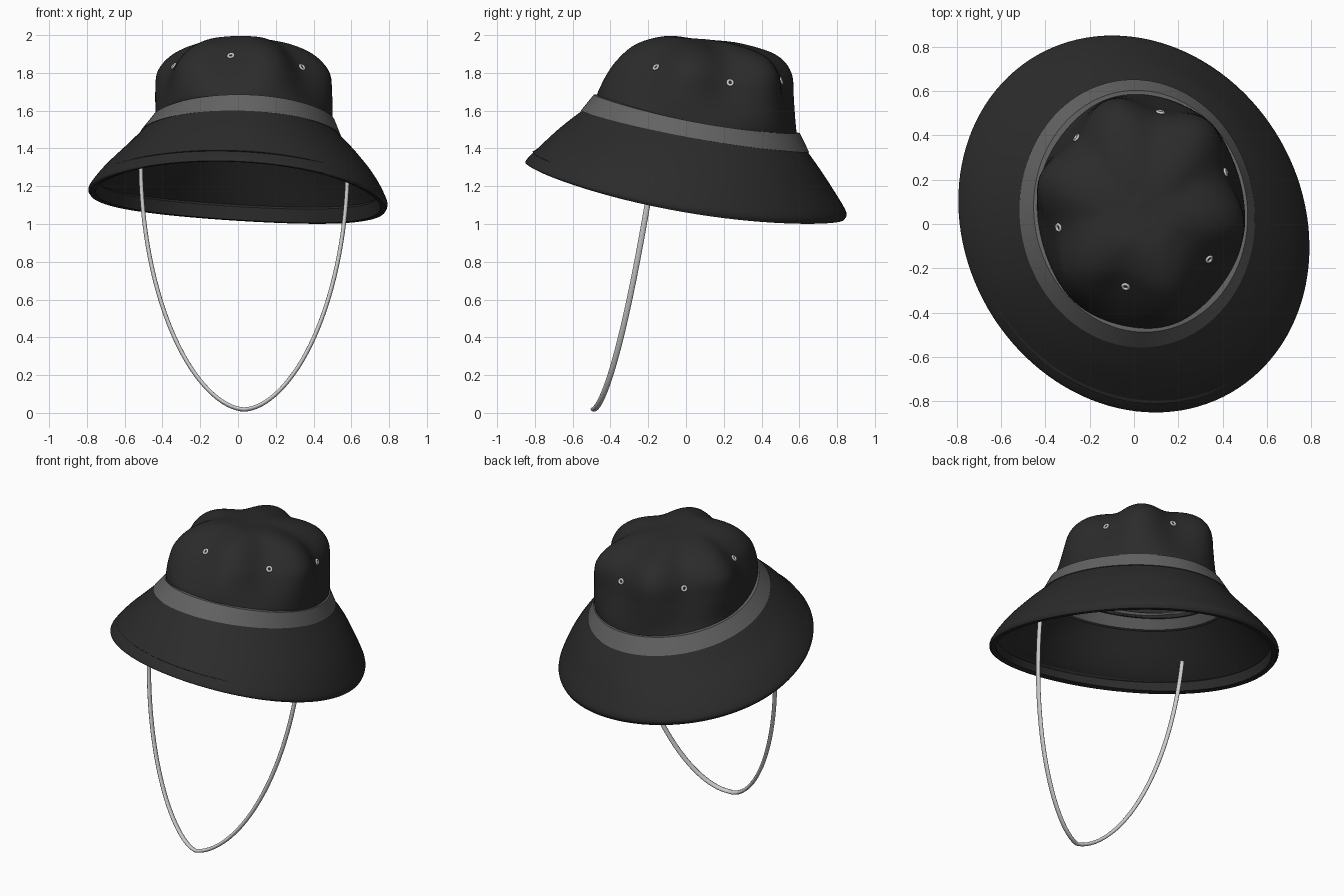
import bpy, bmesh, math
from mathutils import Vector
from mathutils.bvhtree import BVHTree

if "Cube" in bpy.data.objects:
    bpy.data.objects.remove(bpy.data.objects["Cube"])

SEGMENTS = 120
RIDGE = math.radians(48)


def material(name, value, metallic=0.0):
    mat = bpy.data.materials.new(name)
    mat.use_nodes = True
    color = (value, value, value, 1)
    mat.diffuse_color = color
    shader = mat.node_tree.nodes["Principled BSDF"]
    shader.inputs["Base Color"].default_value = color
    shader.inputs["Roughness"].default_value = 0.8
    return mat


black = material("black cloth", 0.024)
grey = material("grey ribbon", 0.125)
silver = material("light grey cord", 0.6)


def ring_points(row):
    """Tilted oval from its front, back, left and right points, with six soft dents."""
    yf, zf, yb, zb, xl, zl, xr, zr, shear, dent = row
    cx, rx, cy, ry = (xl + xr) / 2, (xr - xl) / 2, (yf + yb) / 2, (yb - yf) / 2
    side = (zl + zr) / 2
    points = []
    for i in range(SEGMENTS):
        a = math.tau * i / SEGMENTS
        c, s = math.cos(a), math.sin(a)
        k = 1 - dent * (1 - math.cos(6 * (a - RIDGE))) / 2
        z = side + c * (zr - zl) / 2 + s * (zb - zf) / 2 + s * s * ((zf + zb) / 2 - side)
        points.append((cx + k * (rx * c - shear * s), cy + k * (ry * s - shear * c), z))
    return points


def inset(row, d, lift=0.0):
    """Same oval, moved inward by d and raised by lift."""
    yf, zf, yb, zb, xl, zl, xr, zr, shear, dent = row
    return (yf + d, zf + lift, yb - d, zb + lift, xl + d, zl + lift,
            xr - d, zr + lift, shear, dent)


def smooth_rows(rows, steps):
    """Catmull-Rom blend between ovals."""
    out = []
    for i in range(len(rows) - 1):
        p0, p1, p2 = rows[max(i - 1, 0)], rows[i], rows[i + 1]
        p3 = rows[min(i + 2, len(rows) - 1)]
        for j in range(steps):
            t = j / steps
            out.append(tuple(
                b + t * (c - a) / 2 + t * t * (a - 2.5 * b + 2 * c - d / 2)
                + t ** 3 * (3 * (b - c) + d - a) / 2
                for a, b, c, d in zip(p0, p1, p2, p3)))
    return out + [rows[-1]]


def finish(name, bm, mat, angle=40):
    bmesh.ops.recalc_face_normals(bm, faces=bm.faces)
    mesh = bpy.data.meshes.new(name)
    bm.to_mesh(mesh)
    bm.free()
    obj = bpy.data.objects.new(name, mesh)
    bpy.context.collection.objects.link(obj)
    mesh.materials.append(mat)
    bpy.ops.object.select_all(action="DESELECT")
    obj.select_set(True)
    bpy.context.view_layer.objects.active = obj
    bpy.ops.object.shade_smooth_by_angle(angle=math.radians(angle))
    return obj


def skin(loops, closed=False, cap_ends=False, cap_last=False):
    """Bridge successive closed loops of points."""
    bm = bmesh.new()
    rings = [[bm.verts.new(p) for p in loop] for loop in loops]
    pairs = list(zip(rings, rings[1:]))
    if closed:
        pairs.append((rings[-1], rings[0]))
    for a, b in pairs:
        n = len(a)
        for i in range(n):
            j = (i + 1) % n
            bm.faces.new((a[i], a[j], b[j], b[i]))
    if cap_ends:
        bm.faces.new(rings[0])
    if cap_ends or cap_last:
        bm.faces.new(rings[-1])
    return bm


# Key ovals: front y, z / back y, z / left x, z / right x, z / shear, dent
band_low = (-.55, 1.60, .645, 1.38, -.51, 1.485, .54, 1.455, .01, 0)
band_top = (-.485, 1.685, .6, 1.48, -.45, 1.565, .51, 1.54, .01, 0)
brim_upper = (-.66, 1.515, .715, 1.28, -.6, 1.4, .63, 1.36, .02, 0)
brim_lower = (-.77, 1.415, .785, 1.17, -.71, 1.3, .725, 1.235, .04, 0)
brim_edge = (-.845, 1.34, .847, 1.06, -.787, 1.205, .787, 1.11, .05, 0)
rim = (-.84, 1.325, .835, 1.02, -.782, 1.175, .782, 1.07, .05, 0)

# Crown: six soft panels gathered at the top
crown_rows = [
    inset(band_top, .012, -.03),
    (-.475, 1.70, .59, 1.52, -.44, 1.6, .505, 1.57, 0, .03),
    (-.44, 1.79, .587, 1.66, -.445, 1.71, .505, 1.68, 0, .10),
    (-.38, 1.875, .575, 1.80, -.43, 1.82, .49, 1.8, 0, .16),
    (-.28, 1.955, .49, 1.895, -.34, 1.91, .4, 1.895, 0, .19),
    (-.13, 1.995, .3, 1.955, -.19, 1.965, .25, 1.955, 0, .18),
    (.03, 1.983, .13, 1.975, -.02, 1.977, .08, 1.975, 0, .05),
    (.075, 1.98, .085, 1.98, .025, 1.98, .035, 1.98, 0, 0),
]
crown = finish("crown", skin([ring_points(r) for r in smooth_rows(crown_rows, 6)],
                             cap_last=True), black, 60)
lining = crown.modifiers.new("cloth thickness", "SOLIDIFY")
lining.thickness = .012
lining.offset = -1

# Ribbon: closed strip seen both outside and inside the hat
ribbon_loops = [inset(band_low, -.007), inset(band_top, -.003), inset(band_top, .03),
                inset(band_low, .03)]
finish("hat_band", skin([ring_points(r) for r in ribbon_loops], closed=True), grey, 35)

# Brim: outer cloth, rolled edge, inner hem and lining in one skin
outer = smooth_rows([band_low, brim_upper, brim_lower, brim_edge, rim], 5)
hem = [inset(rim, .03, .005), inset(brim_edge, .045, .035), inset(brim_edge, .035, .045)]
under = [inset(brim_lower, .02, -.005), inset(brim_upper, .02, -.005),
         inset(band_low, .02, -.005)]
finish("brim", skin([ring_points(r) for r in outer + hem + under], closed=True), black, 40)

# Eyelets: small metal rings set in the dents of the crown
surface = bmesh.new()
surface.from_mesh(crown.data)
tree = BVHTree.FromBMesh(surface)
eyelet_spots = [(.33, -.15, 1.82), (.4, .23, 1.745), (.12, .51, 1.76),
                (-.26, .39, 1.77), (-.32, -.01, 1.82), (-.04, -.29, 1.9)]
for number, spot in enumerate(eyelet_spots, 1):
    point, normal, _, _ = tree.find_nearest(Vector(spot))
    if normal.dot(point - Vector((.03, .08, 1.5))) < 0:
        normal = -normal
    bpy.ops.mesh.primitive_torus_add(
        major_radius=.014, minor_radius=.007, major_segments=16, minor_segments=8,
        location=point + normal * .002,
        rotation=normal.to_track_quat("Z", "Y").to_euler())
    eyelet = bpy.context.object
    eyelet.name = f"eyelet_{number}"
    eyelet.data.materials.append(silver)
    bpy.ops.object.shade_smooth_by_angle(angle=math.radians(60))
surface.free()

# Chin cord: flattened tube hanging in a deep loop and leaning forward
path = []
STEPS = 64
for i in range(STEPS + 1):
    a = math.pi * (i / STEPS - .5)
    x = .033 + .548 * math.copysign(abs(math.sin(a)) ** 1.12, a)
    z = .018 + 1.32 * (1 - math.cos(a))
    path.append(Vector((x, -.49 + .305 * ((z - .018) / 1.2) ** .65, z)))
across = Vector((0, 1, -.3)).normalized()
cord = []
for i, p in enumerate(path):
    tangent = (path[min(i + 1, STEPS)] - path[max(i - 1, 0)]).normalized()
    normal = tangent.cross(across).normalized()
    angles = [math.tau * j / 10 for j in range(10)]
    cord.append([p + normal * .011 * math.cos(t) + across * .016 * math.sin(t) for t in angles])
finish("chin_cord", skin(cord, cap_ends=True), silver, 60)
